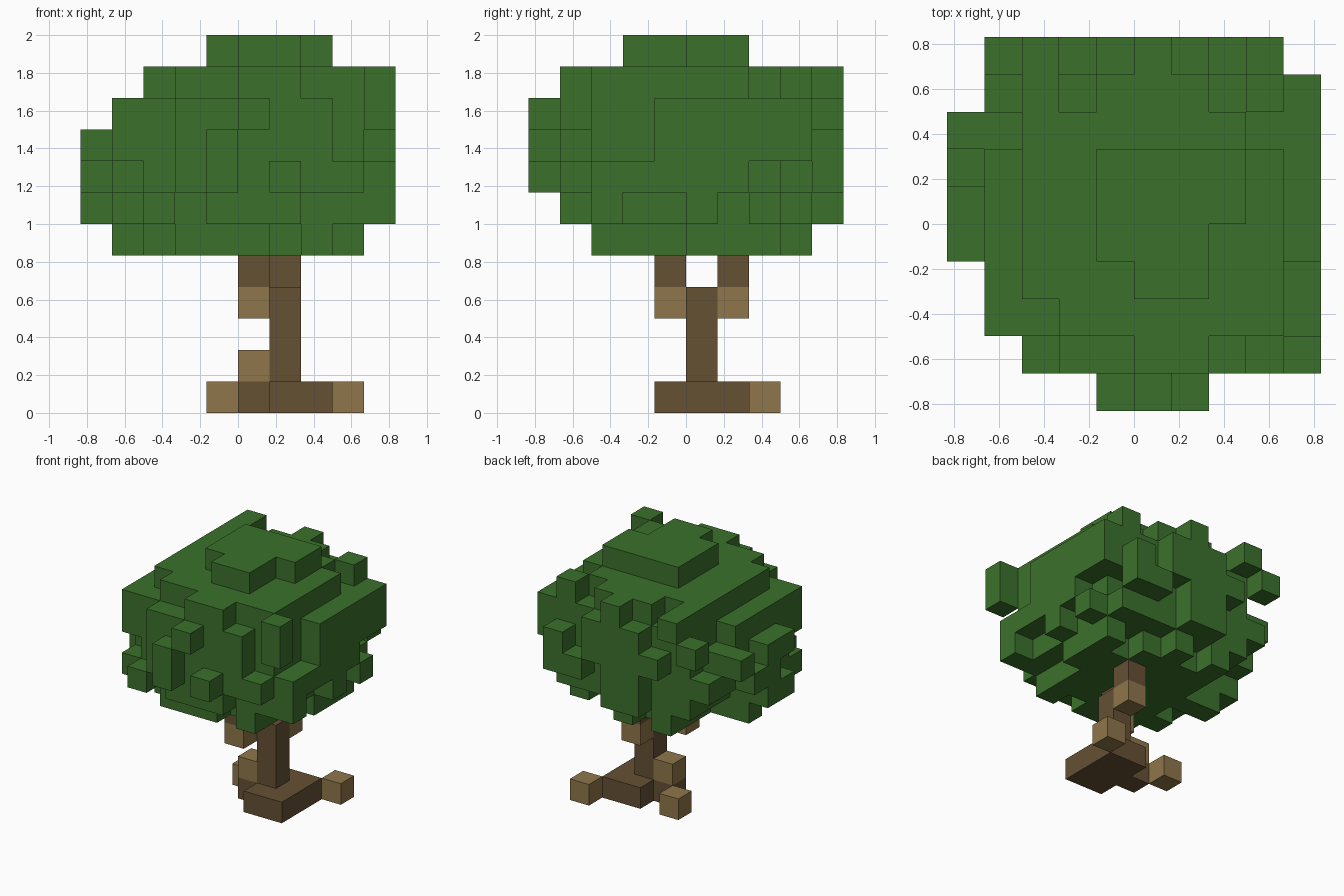
import bpy
import bmesh
import random

random.seed(4)
CELL = 1 / 6

cube = bpy.data.objects.get("Cube")
if cube:
    bpy.data.objects.remove(cube, do_unlink=True)


def make_material(name, rgb):
    mat = bpy.data.materials.new(name)
    mat.use_nodes = True
    mat.diffuse_color = (*rgb, 1)
    mat.node_tree.nodes["Principled BSDF"].inputs["Base Color"].default_value = (*rgb, 1)
    return mat


leaf_green = make_material("leaf_green", (0.044, 0.165, 0.025))
bark_brown = make_material("bark_brown", (0.130, 0.082, 0.034))
light_wood = make_material("light_wood", (0.275, 0.181, 0.069))


def box(xs, ys, zs):
    """All grid cells in the inclusive ranges."""
    return {(i, j, k) for i in range(xs[0], xs[1] + 1)
            for j in range(ys[0], ys[1] + 1)
            for k in range(zs[0], zs[1] + 1)}


def step(cell, axis, sign):
    moved = list(cell)
    moved[axis] += sign
    return tuple(moved)


def build(name, cells, mat):
    """Mesh the outer skin of a set of grid cells."""
    bm = bmesh.new()
    verts = {}

    def vert(p):
        if p not in verts:
            verts[p] = bm.verts.new(((p[0] - 5) * CELL, (p[1] - 5) * CELL, p[2] * CELL))
        return verts[p]

    for cell in sorted(cells):
        for axis in range(3):
            for sign in (-1, 1):
                if step(cell, axis, sign) in cells:
                    continue
                ring = []
                for u, v in ((0, 0), (1, 0), (1, 1), (0, 1)):
                    p = list(cell)
                    p[axis] += sign > 0
                    p[(axis + 1) % 3] += u
                    p[(axis + 2) % 3] += v
                    ring.append(vert(tuple(p)))
                bm.faces.new(ring if sign > 0 else ring[::-1])
    mesh = bpy.data.meshes.new(name)
    bm.to_mesh(mesh)
    bm.free()
    mesh.materials.append(mat)
    obj = bpy.data.objects.new(name, mesh)
    bpy.context.collection.objects.link(obj)


# Trunk, spreading foot and forked limbs
build("trunk", box((6, 6), (5, 5), (1, 3)), bark_brown)
build("trunk_foot", box((6, 7), (4, 6), (0, 0)) | {(5, 5, 0)}, bark_brown)
build("front_limb", {(5, 4, 4)}, bark_brown)
build("back_limb", {(6, 6, 4)}, bark_brown)

# Pale wood blocks at the roots and under the limbs
build("left_root", {(8, 7, 0)}, light_wood)
build("right_root", {(4, 6, 0)}, light_wood)
build("trunk_knot", {(5, 5, 1)}, light_wood)
build("front_limb_base", {(5, 4, 3)}, light_wood)
build("back_limb_base", {(6, 6, 3)}, light_wood)

# Extents of the crown: x and y per layer, x per row seen from above
layer_x = {5: (1, 8), 6: (0, 9), 7: (0, 9), 8: (0, 9), 9: (1, 9), 10: (2, 9), 11: (4, 7)}
layer_y = {5: (2, 8), 6: (1, 9), 7: (0, 9), 8: (0, 9), 9: (0, 9), 10: (1, 9), 11: (3, 6)}
row_x = [(4, 6), (2, 9), (1, 9), (1, 9), (0, 9), (0, 9), (0, 9), (0, 9), (1, 9), (1, 8)]


def allowed(cell):
    i, j, k = cell
    return (k in layer_x and layer_x[k][0] <= i <= layer_x[k][1]
            and layer_y[k][0] <= j <= layer_y[k][1]
            and row_x[j][0] <= i <= row_x[j][1])


def in_core(cell):
    centre, radius = (5.3, 5.2, 8.3), (4.4, 4.4, 3.4)
    return sum(abs((c + 0.5 - m) / r) ** 2.3
               for c, m, r in zip(cell, centre, radius)) < 1


# Rounded leafy core
core = {c for c in box((0, 9), (0, 9), (5, 11)) if allowed(c) and in_core(c)}
leaves = set(core)

# Scattered single tufts on the surface
for cell in sorted(core):
    for axis in range(3):
        for sign in (-1, 1):
            tuft = step(cell, axis, sign)
            if tuft not in core and allowed(tuft) and random.random() < 0.2:
                leaves.add(tuft)

# Larger tufts that stick out of the crown
leaves |= box((9, 9), (1, 1), (9, 10)) | box((2, 2), (7, 9), (10, 10))
leaves |= box((9, 9), (7, 8), (8, 9)) | box((8, 8), (9, 9), (7, 8))
leaves |= {(8, 8, 10), (1, 2, 6), (1, 2, 8), (9, 7, 6), (9, 2, 6), (1, 9, 9),
           (4, 0, 8), (5, 0, 9), (6, 0, 7), (0, 7, 8), (0, 6, 7), (0, 5, 6),
           (0, 4, 8), (9, 5, 7), (5, 9, 6), (7, 5, 11), (5, 3, 11),
           (2, 5, 5), (1, 5, 5), (8, 5, 5), (5, 8, 5)}

# Fill the rest of the outline seen from above
for j, (first, last) in enumerate(row_x):
    for i in range(first, last + 1):
        if not any((i, j, k) in leaves for k in layer_x):
            leaves.add((i, j, random.choice((8, 9)) if i > 0 else 8))

build("leaf_crown", leaves, leaf_green)
